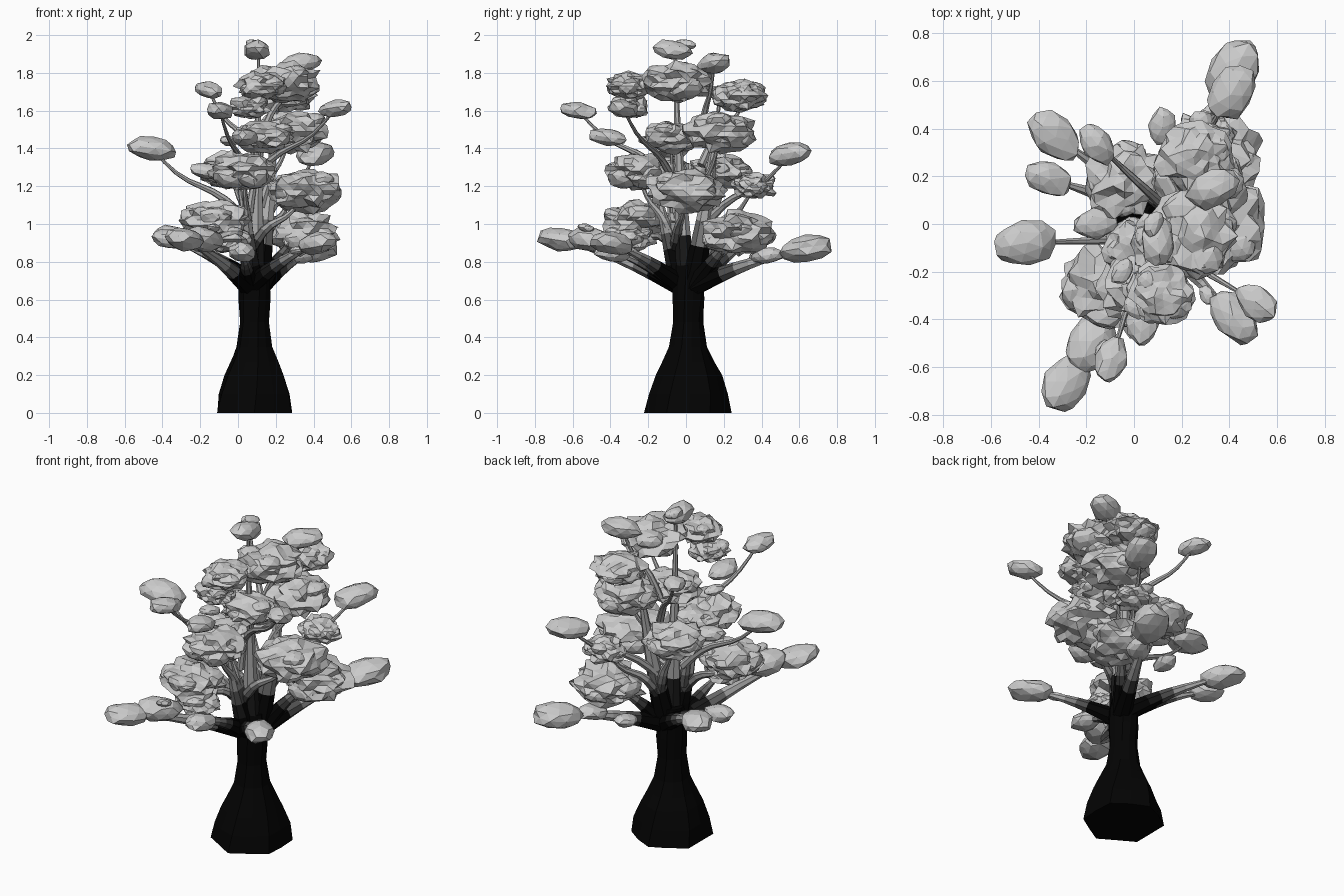
import bpy, bmesh, math, random
from mathutils import Vector, Euler, noise

if "Cube" in bpy.data.objects:
    bpy.data.objects.remove(bpy.data.objects["Cube"])

random.seed(7)

# Bark shades from black at the trunk to grey at the branch tips
SHADES = 8
FORK = Vector((0.09, 0.02, 0.65))
bark = []
for i in range(SHADES):
    m = bpy.data.materials.new(f"bark_{i}")
    v = 0.001 + 0.42 * (i / (SHADES - 1)) ** 2
    m.diffuse_color = (v, v, v, 1)
    m.use_nodes = True
    m.node_tree.nodes["Principled BSDF"].inputs["Base Color"].default_value = m.diffuse_color
    bark.append(m)


def finish(bm, name, mats=()):
    bmesh.ops.recalc_face_normals(bm, faces=bm.faces)
    me = bpy.data.meshes.new(name)
    bm.to_mesh(me)
    bm.free()
    for m in mats:
        me.materials.append(m)
    bpy.context.collection.objects.link(bpy.data.objects.new(name, me))


def loft(bm, rings):
    for a, b in zip(rings, rings[1:]):
        n = len(a)
        for i in range(n):
            bm.faces.new((a[i], a[(i + 1) % n], b[(i + 1) % n], b[i]))
    bm.faces.new(rings[0])
    bm.faces.new(rings[-1])


def tube(name, path, radii, sides=7):
    """Tapered branch along a path, shaded by distance from the fork."""
    bm = bmesh.new()
    rings = []
    for i, (p, r) in enumerate(zip(path, radii)):
        tan = (path[min(i + 1, len(path) - 1)] - path[max(i - 1, 0)]).normalized()
        u = tan.cross(Vector((0.4, -0.9, 0.05))).normalized()
        w = tan.cross(u)
        angles = [k * math.tau / sides for k in range(sides)]
        rings.append([bm.verts.new(p + r * (math.cos(a) * u + math.sin(a) * w)) for a in angles])
    loft(bm, rings)
    for f in bm.faces:
        t = ((f.calc_center_median() - FORK).length - 0.18) / 0.22
        f.material_index = int(max(0, min(SHADES - 1, t * SHADES)))
    finish(bm, name, bark)


def bough(name, tip):
    """Gently bent branch from the nearer stem out to a leaf clump."""
    tip = Vector(tip)
    low = tip.z < 1
    side = 1 if tip.y > 0 else -1
    z0 = 0.67 if low else max(0.85, tip.z - 0.4)
    start = Vector((0.09 + 0.03 * side, 0.01 + (0.03 if low else 0.07) * side, z0))
    r0 = 0.048 if low else 0.026 - 0.01 * min(1, (z0 - 0.85) / 0.2)
    path, radii = [], []
    for i in range(9):
        t = i / 8
        p = start.lerp(tip, t)
        p.z += 0.02 * math.sin(math.pi * t) if low else 0.03 * math.sin(math.tau * t)
        path.append(p)
        radii.append(r0 * (1 - t) ** 1.1 + 0.007)
    tube(name, path, radii)


def leaf_clump(name, c, size, yaw=0, tilt=0, rugged=False):
    """Flattened faceted blob; inner ones get a rugged surface."""
    bm = bmesh.new()
    bmesh.ops.create_icosphere(bm, subdivisions=3 if rugged else 2, radius=1)
    off = Vector([random.uniform(-50, 50) for _ in range(3)])
    rot = Euler((0, -tilt, yaw)).to_matrix()
    swell, rough = (0.28, 0.15) if rugged else (0.15, 0.07)
    for v in bm.verts:
        k = 0.98 + swell * noise.noise(v.co * 2 + off) + random.uniform(-rough, rough)
        v.co = rot @ Vector([a * b for a, b in zip(v.co, size)]) * k + Vector(c)
    finish(bm, name)


# Flared trunk with root lobes: height, radius
rings = []
bm = bmesh.new()
for z, r in ((0, .222), (.1, .203), (.2, .17), (.27, .134), (.35, .1), (.48, .08), (.6, .087), (.7, .085), (.78, .07)):
    ring = []
    for k in range(12):
        a = math.tau * k / 12 + z * 0.5
        rr = r * (1 + (0.06 if k % 2 else -0.06) * max(0.3, 1 - z * 1.5) + random.uniform(-.03, .03))
        ring.append(bm.verts.new((0.087 + rr * .97 * math.cos(a), 0.012 + rr * math.sin(a), z)))
    rings.append(ring)
loft(bm, rings)
finish(bm, "trunk", bark[:1])

# Three rising stems: lean in x and y at the top, top height, base radius
for name, dx, dy, top, r in (("stem_front", -.06, -.18, 1.28, .06), ("stem_back", .12, .17, 1.68, .065),
                             ("stem_centre", .02, -.07, 1.9, .05)):
    path, radii = [], []
    for i in range(9):
        t = i / 8
        path.append(Vector((.09 + dx * t ** .7, .01 + dy * t ** .7, .62 + (top - .62) * t)))
        radii.append(r * (1 - t) ** 1.3 + .008)
    tube(name, path, radii)

# Smooth outer clumps on their own boughs: x, y, z, radius
outer = ((-.285, -.67, .92, .115), (.42, .64, .87, .13), (.41, .55, 1.37, .11), (-.455, -.08, 1.4, .115),
         (-.36, .19, .92, .09), (.42, -.39, .9, .11), (.515, -.33, 1.61, .085), (-.095, -.57, 1.6, .085),
         (-.155, .335, 1.71, .08), (.02, -.39, .85, .09))
# Small clumps along those boughs
sprigs = ((-.18, -.5, .92, .12), (-.13, -.53, .98, .04), (.33, .43, .83, .08), (-.335, .37, .93, .11),
          (.12, .41, .83, .07), (.035, -.41, 1.46, .085), (-.16, 0, 1.28, .08), (.33, .15, 1.85, .1),
          (.1, -.07, 1.92, .09), (.08, 0, 1.95, .05), (-.05, -.2, 1.44, .05), (.31, -.3, .86, .04))
# Rugged inner clumps: x, y, z, radius
inner = ((-.13, -.26, 1.02, .16), (-.06, -.3, .92, .12), (.33, .28, .95, .18), (.36, 0, 1.18, .19),
         (.03, -.26, 1.28, .16), (-.04, .18, 1.28, .15), (.3, .36, 1.2, .11), (.28, .18, 1.49, .18),
         (.14, -.08, 1.46, .14), (.25, -.04, 1.75, .17), (.12, -.29, 1.73, .12), (.25, .28, 1.68, .14),
         (.0, -.1, 1.28, .12), (.06, -.3, 1.62, .1))

for kind, clumps in (("outer", outer), ("sprig", sprigs), ("inner", inner)):
    for i, (x, y, z, r) in enumerate(clumps, 1):
        yaw = math.atan2(y - FORK.y, x - FORK.x)
        if kind == "inner":
            leaf_clump(f"inner_leaves_{i}", (x, y, z), (r, r * 1.08, r * .6), yaw, 0, True)
            # Smaller tufts nestle against each inner clump
            for k in range(4):
                a = yaw + 0.8 + k * math.pi / 2
                s = r * random.uniform(.4, .6)
                tuft = (x + r * .6 * math.cos(a), y + r * .6 * math.sin(a), z + r * random.uniform(-.3, .3))
                leaf_clump(f"inner_tuft_{i}_{k}", tuft, (s, s, s * .6), a, .3, False)
        else:
            # Longest outward, tips lifted a little
            leaf_clump(f"{kind}_leaves_{i}", (x, y, z), (r * 1.2, r * .82, r * .55), yaw, .15)
        if kind == "outer" or (kind == "inner" and 1 < z < 1.5):
            bough(f"{kind}_bough_{i}", (x, y, z))
# Twigs to the clumps that share a bough
for i in (3, 7):
    bough(f"twig_{i}", sprigs[i][:3])
bough("back_clump_bough", inner[2][:3])
